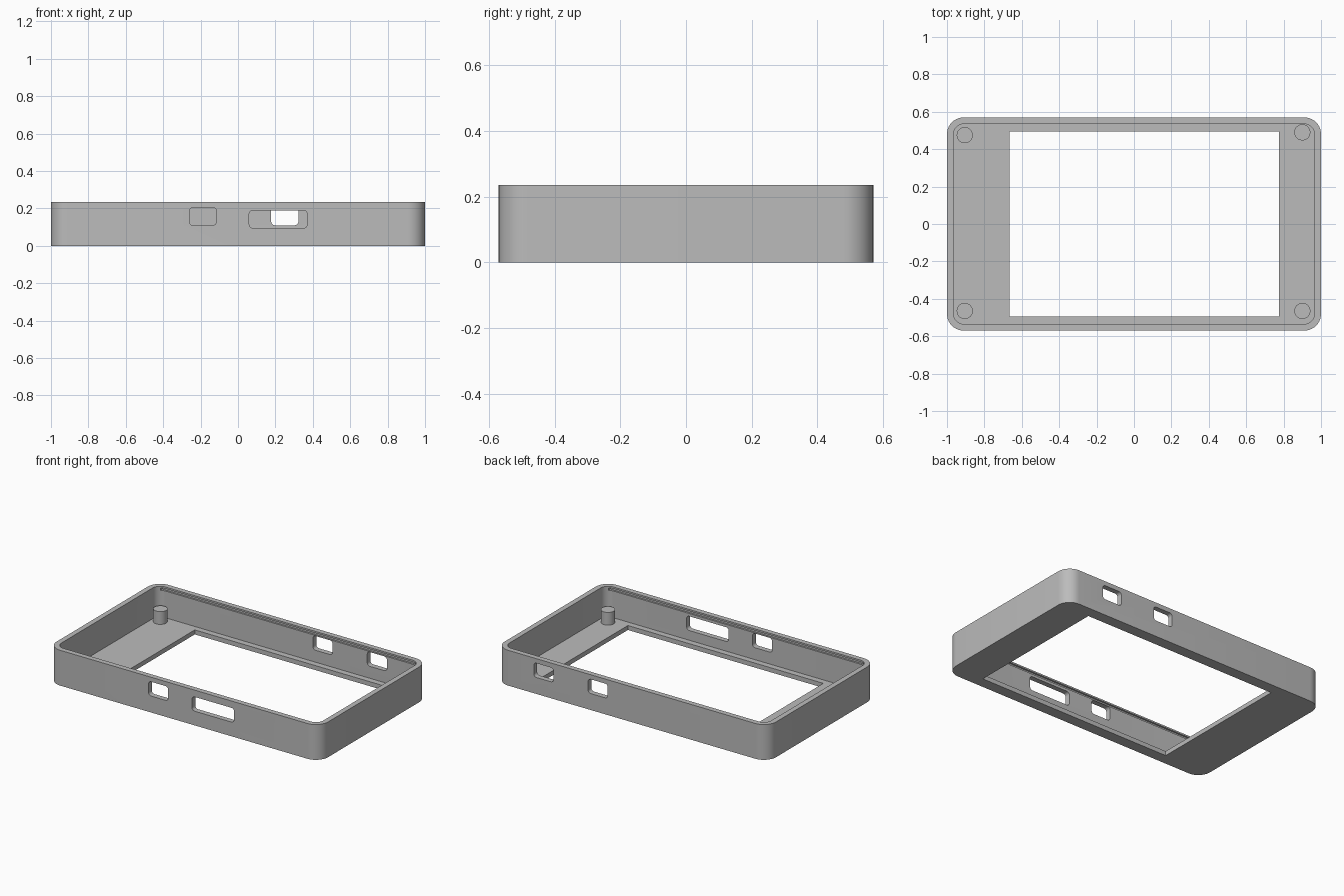
import bpy
import bmesh
import math
from mathutils import Matrix, Vector

if "Cube" in bpy.data.objects:
    bpy.data.objects.remove(bpy.data.objects["Cube"], do_unlink=True)

# Single plastic colour
grey = bpy.data.materials.new("grey plastic")
grey.use_nodes = True
grey.diffuse_color = (0.5, 0.5, 0.5, 1)
grey.node_tree.nodes["Principled BSDF"].inputs["Base Color"].default_value = (0.5, 0.5, 0.5, 1)

# Local frames for prisms: profile u, profile v, extrusion direction
AXES = {
    "z": Matrix.Identity(3),
    "y": Matrix(((1, 0, 0), (0, 0, -1), (0, 1, 0))),
    "x": Matrix(((0, 0, 1), (1, 0, 0), (0, 1, 0))),
}


def prism(name, center, size, radius=0.0, axis="z", steps=10):
    """Rounded rectangle of size (u, v), extruded by the third size about center."""
    u, v, depth = (s / 2 for s in size)
    points = []
    for i, (su, sv) in enumerate(((1, 1), (-1, 1), (-1, -1), (1, -1))):
        if not radius:
            points.append((su * u, sv * v))
            continue
        for k in range(steps + 1):
            a = math.pi / 2 * (i + k / steps)
            points.append((su * (u - radius) + radius * math.cos(a),
                           sv * (v - radius) + radius * math.sin(a)))
    bm = bmesh.new()
    base = bm.faces.new([bm.verts.new((p, q, -depth)) for p, q in points])
    top = bmesh.ops.extrude_face_region(bm, geom=[base])["geom"]
    bmesh.ops.translate(bm, vec=(0, 0, 2 * depth),
                        verts=[e for e in top if isinstance(e, bmesh.types.BMVert)])
    bm.transform(Matrix.Translation(Vector(center)) @ AXES[axis].to_4x4())
    bmesh.ops.recalc_face_normals(bm, faces=bm.faces)
    mesh = bpy.data.meshes.new(name)
    bm.to_mesh(mesh)
    bm.free()
    mesh.materials.append(grey)
    obj = bpy.data.objects.new(name, mesh)
    bpy.context.collection.objects.link(obj)
    return obj


def activate(obj):
    bpy.ops.object.select_all(action="DESELECT")
    obj.select_set(True)
    bpy.context.view_layer.objects.active = obj


def cut(target, cutter):
    cutter.hide_render = True
    mod = target.modifiers.new("cut", "BOOLEAN")
    mod.operation, mod.solver, mod.object = "DIFFERENCE", "EXACT", cutter
    activate(target)
    bpy.ops.object.modifier_apply(modifier=mod.name)
    bpy.data.objects.remove(cutter, do_unlink=True)


HX, HY, H = 1.0, 0.57, 0.235
WALL, FLOOR = 0.035, 0.03

# Tray: outer body, cavity and display window
case = prism("case_shell", (0, 0, H / 2), (2 * HX, 2 * HY, H), 0.09)
cut(case, prism("cavity", (0, 0, FLOOR + 0.2),
                (2 * (HX - WALL), 2 * (HY - WALL), 0.4), 0.055))
cut(case, prism("window", (0.055, 0, 0), (1.44, 0.99, 0.2)))

# Port openings in the front and back walls: side, x, z, width, height
ports = (
    (-1, -0.188, 0.157, 0.145, 0.095),
    (-1, 0.215, 0.142, 0.31, 0.095),
    (1, 0.25, 0.157, 0.145, 0.095),
    (1, 0.65, 0.157, 0.145, 0.095),
)
for side, x, z, width, height in ports:
    cut(case, prism("port", (x, side * HY, z), (width, height, 0.15), 0.02, "y"))

# Pill-shaped opening in the right wall
cut(case, prism("side_port", (-HX, -0.015, 0.15), (0.19, 0.1, 0.15), 0.045, "x"))

# Snap grooves for the lid, inside the long walls
for side in (-1, 1):
    cut(case, prism("groove", (0, side * (HY - WALL), 0.216), (1.88, 0.016, 0.024), 0, "y"))

activate(case)
bpy.ops.object.shade_smooth_by_angle(angle=math.radians(30))

# Corner posts standing on the floor
for name, x, y in (("back_right", -0.905, 0.475), ("back_left", 0.9, 0.49),
                   ("front_right", -0.905, -0.465), ("front_left", 0.9, -0.465)):
    bpy.ops.mesh.primitive_cylinder_add(vertices=40, radius=0.043, depth=0.095,
                                        location=(x, y, 0.0675))
    post = bpy.context.object
    post.name = name + "_post"
    post.data.materials.append(grey)
    bpy.ops.object.shade_smooth_by_angle(angle=math.radians(30))
